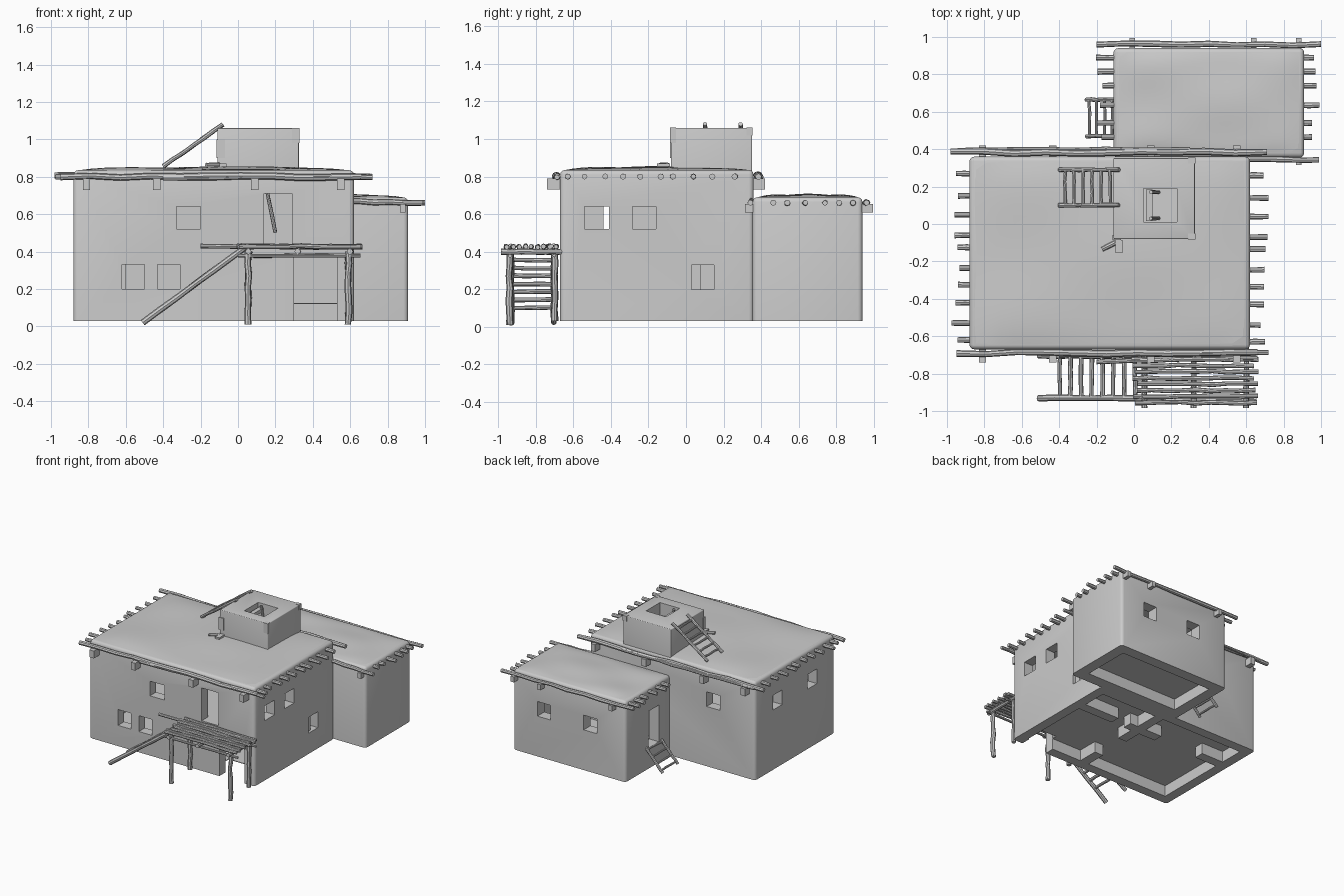
import bpy, bmesh, math, random
from mathutils import Vector, Matrix

random.seed(4)
if "Cube" in bpy.data.objects:
    bpy.data.objects.remove(bpy.data.objects["Cube"])

clay = bpy.data.materials.new("grey clay")
clay.use_nodes = True
clay.diffuse_color = (0.6, 0.6, 0.6, 1)
clay.node_tree.nodes["Principled BSDF"].inputs["Base Color"].default_value = (0.6, 0.6, 0.6, 1)


def finish(name, bm, smooth=False):
    mesh = bpy.data.meshes.new(name)
    bmesh.ops.recalc_face_normals(bm, faces=bm.faces[:])
    bm.to_mesh(mesh)
    bm.free()
    mesh.materials.append(clay)
    obj = bpy.data.objects.new(name, mesh)
    bpy.context.collection.objects.link(obj)
    if smooth:
        shade(obj)
    return obj


def shade(obj):
    bpy.ops.object.select_all(action='DESELECT')
    obj.select_set(True)
    bpy.context.view_layer.objects.active = obj
    bpy.ops.object.shade_smooth_by_angle(angle=math.radians(40))


def add_box(bm, x, y, z):
    size = Matrix.Diagonal((x[1] - x[0], y[1] - y[0], z[1] - z[0], 1))
    mid = Matrix.Translation((sum(x) / 2, sum(y) / 2, sum(z) / 2))
    return bmesh.ops.create_cube(bm, size=1, matrix=mid @ size)["verts"]


def box(name, x, y, z, bevel=0.0):
    bm = bmesh.new()
    add_box(bm, x, y, z)
    if bevel:
        edges = [e for e in bm.edges if max(v.co.z for v in e.verts) > z[0] + 0.01]
        bmesh.ops.bevel(bm, geom=edges, offset=bevel, segments=3, profile=0.5, affect='EDGES')
    return finish(name, bm)


def carve(obj, cuts):
    """Cut a list of boxes out of a part."""
    for cut in cuts:
        cutter = box("cutter", *cut)
        cutter.hide_render = True
        mod = obj.modifiers.new("cut", 'BOOLEAN')
        mod.operation, mod.solver, mod.object = 'DIFFERENCE', 'EXACT', cutter
        bpy.context.view_layer.update()
        mesh = bpy.data.meshes.new_from_object(obj.evaluated_get(bpy.context.evaluated_depsgraph_get()))
        obj.modifiers.clear()
        obj.data = mesh
        bpy.data.objects.remove(cutter)
    shade(obj)


def pole(name, a, b, r=0.014, wobble=0.004, steps=6, sides=8):
    """A slightly crooked round stick from a to b."""
    a, b = Vector(a), Vector(b)
    turn = (b - a).to_track_quat('Z', 'Y')
    bm = bmesh.new()
    rings = []
    for i in range(steps + 1):
        bend = Vector((random.uniform(-1, 1), random.uniform(-1, 1), 0)) * wobble
        rad = r * random.uniform(0.9, 1.1)
        ring = []
        for k in range(sides):
            t = math.tau * k / sides
            p = Vector((math.cos(t) * rad, math.sin(t) * rad, 0)) + bend
            ring.append(bm.verts.new(a.lerp(b, i / steps) + turn @ p))
        rings.append(ring)
    for low, high in zip(rings, rings[1:]):
        for k in range(sides):
            n = (k + 1) % sides
            bm.faces.new((low[k], low[n], high[n], high[k]))
    bm.faces.new(rings[0])
    bm.faces.new(rings[-1])
    return finish(name, bm, True)


def ladder(name, foot, top, y0, y1, rungs, r=0.012, span=(0.1, 0.9)):
    """Two rails in the xz plane, joined by rungs along y."""
    f, t = Vector((foot[0], 0, foot[1])), Vector((top[0], 0, top[1]))
    for side, y in (("front", y0), ("back", y1)):
        pole(f"{name}_{side}_rail", f + Vector((0, y, 0)), t + Vector((0, y, 0)), r, 0.002)
    for i in range(rungs):
        p = f.lerp(t, span[0] + (span[1] - span[0]) * i / (rungs - 1))
        pole(f"{name}_rung_{i}", p + Vector((0, y0, 0)), p + Vector((0, y1, 0)), r * 0.75, 0.003, 3)


def roof_mound(name, x, y, z, rise):
    """Softly uneven earth layer on a flat roof."""
    bm = bmesh.new()
    bmesh.ops.create_grid(bm, x_segments=20, y_segments=20, size=1)
    for v in bm.verts:
        u, w = v.co.x, v.co.y
        h = (1 - u ** 6) * (1 - w ** 6) * (0.7 + 0.3 * math.sin(3 * u + 1) * math.cos(4 * w))
        v.co = ((x[0] + x[1]) / 2 + u * (x[1] - x[0]) / 2, (y[0] + y[1]) / 2 + w * (y[1] - y[0]) / 2, z + rise * h)
    finish(name, bm, True)


# Main house: shell, rooms, windows and doors
house = box("main_house", (-0.88, 0.62), (-0.67, 0.36), (0.03, 0.835), 0.025)
wall = 0.08
room_x, room_y = (-0.88 + wall, 0.62 - wall), (-0.67 + wall, 0.36 - wall)
front, back = (-0.75, -0.55), (0.25, 0.45)
left, right = (-0.95, -0.77), (0.5, 0.7)
upper, lower = (0.52, 0.64), (0.2, 0.33)
carve(house, [
    (room_x, room_y, (0, 0.12)), (room_x, room_y, (0.125, 0.41)), (room_x, room_y, (0.44, 0.78)),
    ((-0.33, -0.2), front, upper), ((-0.62, -0.5), front, lower), ((-0.43, -0.31), front, lower),
    ((0.14, 0.29), front, (0.441, 0.71)), ((0.3, 0.53), front, (0, 0.38)),
    (right, (-0.54, -0.41), upper), (right, (-0.285, -0.16), upper), (right, (0.03, 0.15), lower),
    (left, (-0.44, -0.32), upper), (left, (0.01, 0.13), upper), ((-0.56, -0.44), back, upper),
    ((0.05, 0.23), (0.01, 0.19), (0.7, 0.9))])
roof_mound("main_roof", (-0.86, 0.6), (-0.65, 0.34), 0.834, 0.022)
carve(bpy.data.objects["main_roof"], [])

# Partition walls with door gaps
for i, (x, y) in enumerate([((0.22, 0.6), (0.0, 0.08)), ((-0.2, 0.1), (0.0, 0.08)), ((-0.86, -0.6), (0.0, 0.08)),
                            ((-0.05, 0.03), (-0.15, 0.3)), ((-0.05, 0.03), (-0.65, -0.42))]):
    box(f"partition_wall_{i}", x, y, (0.03, 0.42))

# Back house
annex = box("back_house", (-0.11, 0.91), (0.355, 0.94), (0.03, 0.69), 0.025)
inner_x, inner_y = (-0.02, 0.82), (0.45, 0.85)
carve(annex, [
    (inner_x, inner_y, (0, 0.12)), (inner_x, inner_y, (0.19, 0.63)),
    ((-0.2, 0.05), (0.51, 0.64), (0.2, 0.5)),
    ((0.15, 0.27), (0.8, 1), (0.36, 0.48)), ((0.57, 0.69), (0.8, 1), (0.36, 0.48))])
roof_mound("back_roof", (-0.09, 0.89), (0.38, 0.92), 0.689, 0.02)

# Roof tower with hatch
tower = box("roof_tower", (-0.11, 0.325), (-0.08, 0.352), (0.8, 1.06), 0.006)
carve(tower, [((0.05, 0.23), (0.01, 0.19), (0.7, 1.2))])
box("hatch_lintel", (0.065, 0.1), (0.015, 0.185), (1.0, 1.03))
for i, y in enumerate((0.03, 0.17)):
    pole(f"hatch_ladder_rail_{i}", (0.09, y, 1.05), (0.2, y, 0.5), 0.01, 0.001)
for i, (y, z) in enumerate([(-0.077, 0.98), (0.33, 1.02)]):
    box(f"tower_corner_patch_{i}", (0.29, 0.329), (y - 0.007, y + 0.025), (z, 1.062))
box("tower_patch", (-0.115, -0.07), (-0.086, -0.06), (0.9, 1.0))
box("roof_block", (-0.1, -0.062), (-0.155, -0.085), (0.83, 0.87))
pole("roof_stub", (-0.17, -0.135, 0.862), (-0.1, -0.1, 0.862), 0.014, 0)

# Roof beam ends through the side walls
for y in (0.27, 0.15, 0.05, -0.06, -0.125, -0.235, -0.325, -0.42, -0.53, -0.62):
    pole("main_beam_left", (-0.95 + random.uniform(-0.03, 0.02), y, 0.8), (-0.85, y, 0.8), 0.015, 0.001, 2)
    pole("main_beam_right", (0.59, y - 0.01, 0.8), (0.69 + random.uniform(-0.02, 0.03), y - 0.01, 0.8), 0.015, 0.001, 2)
for y in (0.89, 0.815, 0.74, 0.635, 0.54, 0.465):
    pole("back_beam_left", (-0.19 + random.uniform(-0.02, 0.03), y, 0.66), (-0.08, y, 0.66), 0.015, 0.001, 2)
    pole("back_beam_right", (0.88, y, 0.66), (0.965 + random.uniform(-0.02, 0.03), y, 0.66), 0.015, 0.001, 2)

# Long eave poles
pole("main_front_pole", (-0.95, -0.69, 0.8), (0.66, -0.69, 0.8), 0.018, 0.006, 10)
pole("main_front_pole_thin", (-0.4, -0.7, 0.795), (0.72, -0.685, 0.8), 0.013, 0.004, 8)
pole("main_back_pole", (-0.98, 0.383, 0.805), (0.71, 0.383, 0.8), 0.018, 0.006, 10)
pole("main_back_pole_thin", (-0.9, 0.4, 0.8), (0.3, 0.4, 0.8), 0.011, 0.003, 8)
pole("back_rear_pole", (-0.2, 0.962, 0.665), (1.0, 0.958, 0.66), 0.016, 0.004, 8)
pole("back_front_pole", (0.55, 0.345, 0.67), (0.99, 0.343, 0.66), 0.015, 0.003, 5)

# Square brackets under the eave poles
for x in (-0.81, -0.435, 0.09, 0.55):
    box("main_bracket_front", (x - 0.02, x + 0.02), (-0.74, -0.64), (0.73, 0.79))
    box("main_bracket_back", (x - 0.02, x + 0.02), (0.33, 0.42), (0.73, 0.79))
for x in (-0.01, 0.64, 0.88):
    box("back_bracket_rear", (x - 0.015, x + 0.015), (0.9, 0.995), (0.61, 0.655))
box("back_bracket_front", (0.865, 0.895), (0.315, 0.4), (0.61, 0.655))

# Porch platform
for i, x in enumerate((0.055, 0.32, 0.6)):
    pole(f"porch_cross_beam_{i}", (x, -0.985, 0.4), (x, -0.66, 0.4), 0.015, 0.002)
for x in (0.055, 0.59):
    for y in (-0.94, -0.7):
        pole("porch_post", (x, y, 0.01 if y < -0.8 else 0.03), (x, y, 0.4), 0.017, 0.004)
for y in (-0.94, -0.7):
    pole("porch_long_beam", (0.0, y, 0.378), (0.655, y, 0.378), 0.01, 0.002)
for i in range(9):
    y = -0.955 + 0.033 * i
    pole("porch_slat", (random.uniform(-0.02, 0.02), y, 0.428), (random.uniform(0.64, 0.67), y, 0.425), 0.012, 0.004, 8)
pole("porch_inner_slat", (-0.2, -0.735, 0.43), (0.66, -0.715, 0.43), 0.012, 0.004, 8)

# Ladders
ladder("porch_ladder", (-0.51, 0.02), (0.05, 0.43), -0.93, -0.705, 8, 0.016, (0.2, 0.92))
ladder("tower_ladder", (-0.4, 0.855), (-0.08, 1.08), 0.1, 0.29, 6, 0.012, (0.1, 0.85))
ladder("back_door_ladder", (-0.255, 0.04), (-0.1, 0.21), 0.47, 0.665, 4, 0.011)
